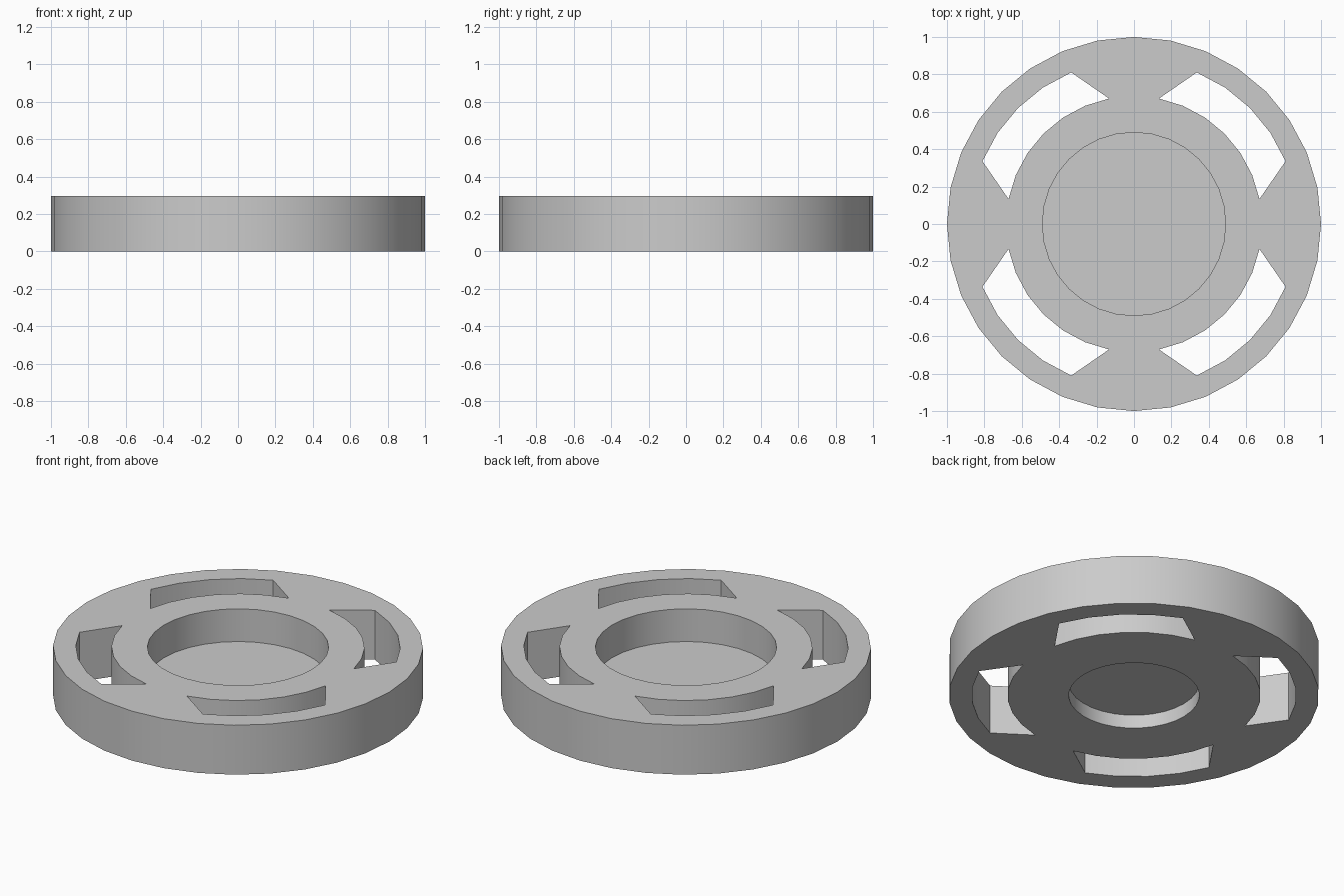
import bpy
import bmesh
from math import cos, sin, radians

SIDES = 32
STEP = 360 / SIDES
HEIGHT = 0.295

cube = bpy.data.objects.get("Cube")
if cube:
    bpy.data.objects.remove(cube, do_unlink=True)


def ring(radius, first, last):
    """Points on a circle from one step number to another."""
    return [(radius * cos(radians(i * STEP)), radius * sin(radians(i * STEP)))
            for i in range(first, last + 1)]


def prism(name, outline, low, high):
    """Extrude a flat outline between two heights."""
    bm = bmesh.new()
    base = bm.faces.new([bm.verts.new((x, y, low)) for x, y in outline])
    top = bmesh.ops.extrude_face_region(bm, geom=[base])["geom"]
    moved = [v for v in top if isinstance(v, bmesh.types.BMVert)]
    bmesh.ops.translate(bm, verts=moved, vec=(0, 0, high - low))
    bmesh.ops.recalc_face_normals(bm, faces=bm.faces)
    mesh = bpy.data.meshes.new(name)
    bm.to_mesh(mesh)
    bm.free()
    obj = bpy.data.objects.new(name, mesh)
    bpy.context.collection.objects.link(obj)
    return obj


def cut(target, cutter):
    """Subtract a cutter and discard it."""
    cutter.hide_render = True
    mod = target.modifiers.new("cut", "BOOLEAN")
    mod.operation = "DIFFERENCE"
    mod.solver = "EXACT"
    mod.object = cutter
    bpy.context.view_layer.objects.active = target
    bpy.ops.object.modifier_apply(modifier=mod.name)
    bpy.data.objects.remove(cutter, do_unlink=True)


# Solid disc
disc = prism("slotted_disc", ring(1, 0, SIDES - 1), 0, HEIGHT)

# Wide recess on top, narrower one underneath
cut(disc, prism("top_recess", ring(0.49, 0, SIDES - 1), 0.10, HEIGHT + 0.1))
cut(disc, prism("bottom_recess", ring(0.353, 0, SIDES - 1), -0.1, 0.08))

# Four through slots with slanted ends
quarter = SIDES // 4
for k in range(4):
    s = k * quarter
    inner = ring(0.684, s + 1, s + quarter - 1)
    outer = ring(0.877, s + 2, s + quarter - 2)
    cut(disc, prism("slot", inner + outer[::-1], -0.1, HEIGHT + 0.1))

# Plain grey finish
grey = bpy.data.materials.new("light_grey")
grey.use_nodes = True
colour = (0.6, 0.6, 0.6, 1)
grey.diffuse_color = colour
grey.node_tree.nodes["Principled BSDF"].inputs["Base Color"].default_value = colour
disc.data.materials.clear()
disc.data.materials.append(grey)

# Smooth curved walls, crisp rims
bpy.ops.object.select_all(action="DESELECT")
disc.select_set(True)
bpy.context.view_layer.objects.active = disc
bpy.ops.object.shade_smooth_by_angle(angle=radians(30))
